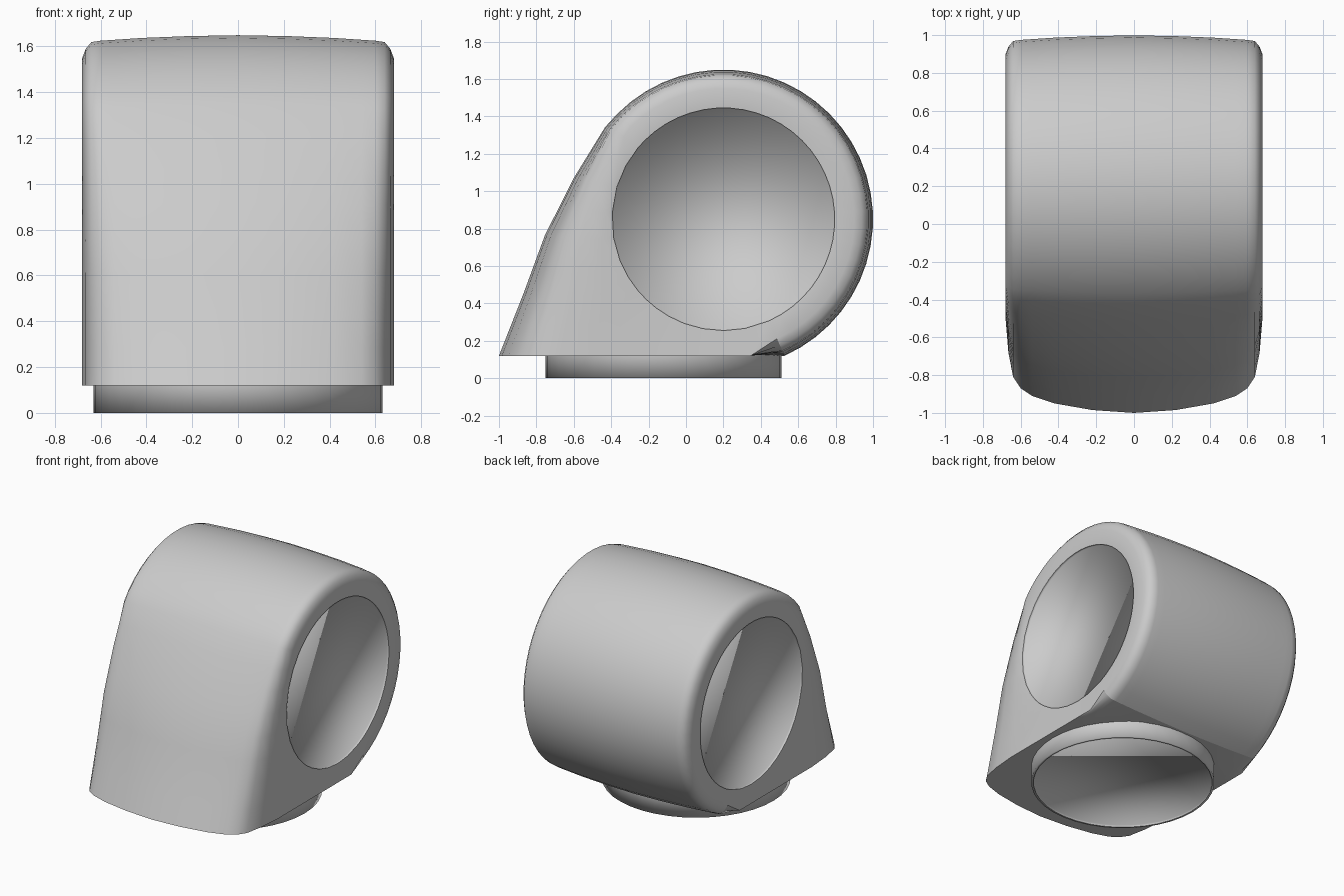
import bpy, bmesh, math

if "Cube" in bpy.data.objects:
    bpy.data.objects.remove(bpy.data.objects["Cube"])

CY, CZ, R, HOLE = 0.2, 0.85, 0.8, 0.595   # barrel centre, outer and opening radius
BASE = 0.12                               # underside height

grey = bpy.data.materials.new("plain grey")
grey.diffuse_color = (0.6, 0.6, 0.6, 1)
grey.use_nodes = True
grey.node_tree.nodes["Principled BSDF"].inputs["Base Color"].default_value = grey.diffuse_color


def finish(bm, name):
    bmesh.ops.recalc_face_normals(bm, faces=bm.faces)
    for f in bm.faces:
        f.smooth = True
    mesh = bpy.data.meshes.new(name)
    bm.to_mesh(mesh)
    bm.free()
    mesh.materials.append(grey)
    ob = bpy.data.objects.new(name, mesh)
    bpy.context.collection.objects.link(ob)
    return ob


def add_loop(bm, pts):
    return [bm.verts.new(p) for p in pts]


def skin(bm, a, b):
    n = len(a)
    for i in range(n):
        bm.faces.new((a[i], a[(i + 1) % n], b[(i + 1) % n], b[i]))


def make_sharp(bm, loop):
    for i, v in enumerate(loop):
        e = bm.edges.get((v, loop[(i + 1) % len(loop)]))
        if e:
            e.smooth = False


# Teardrop profile (y, z), pulled in by off on the barrel and by toe at the front lip
FRONT = [(-0.433, 1.342), (-0.6, 1.07), (-0.754, 0.765), (-0.87, 0.45), (-1.0, BASE)]


def profile(off, toe):
    pts = []
    a0, a1 = math.asin((BASE - CZ) / R), math.radians(142)
    for i in range(30):
        a = a0 + (a1 - a0) * i / 30
        r = R - off
        pts.append((CY + r * math.cos(a), max(BASE, CZ + r * math.sin(a))))
    for k in range(8):
        p, q = FRONT[k // 2], FRONT[min(k // 2 + 1, 4)]
        t = (k % 2) / 2
        y, z = p[0] + (q[0] - p[0]) * t, p[1] + (q[1] - p[1]) * t
        w = k / 8
        pts.append((y + off + w * (toe - off), z - off * 0.5 * (1 - w)))
    y0, y1 = -1 + toe, pts[0][0]
    pts += [(y0 + (y1 - y0) * i / 7, BASE) for i in range(7)]
    return pts


# Housing: crowned stations across x, rolled shoulders at both ends
half = [(0.68, 0.10, 0.50), (0.665, 0.06, 0.32), (0.64, 0.03, 0.19), (0.60, 0.024, 0.13),
        (0.54, 0.02, 0.09), (0.42, 0.012, 0.05), (0.22, 0.004, 0.015)]
stations = [(-x, o, t) for x, o, t in half] + [(0, 0, 0)] + half[::-1]
bm = bmesh.new()
loops = [add_loop(bm, [(x, y, z) for y, z in profile(o, t)]) for x, o, t in stations]
for a, b in zip(loops, loops[1:]):
    skin(bm, a, b)
    for k in (0, 38):                     # crisp underside border
        bm.edges.get((a[k], b[k])).smooth = False

# Round openings with a shallow step and a closing disc
for s, outer in ((-1, loops[0]), (1, loops[-1])):
    ang = [math.atan2(v.co.z - CZ, v.co.y - CY) for v in outer]
    ring = [add_loop(bm, [(s * x, CY + HOLE * math.cos(a), CZ + HOLE * math.sin(a))
                          for a in ang]) for x in (0.672, 0.655)]
    skin(bm, outer, ring[0])
    skin(bm, ring[0], ring[1])
    bm.faces.new(ring[1])
    make_sharp(bm, ring[0])
    for i in range(38, len(outer)):
        bm.edges.get((outer[i], outer[(i + 1) % len(outer)])).smooth = False
finish(bm, "housing")

# Short round collar under the housing, closed by a disc just inside its rim
bm = bmesh.new()
rings = [add_loop(bm, [(r * math.cos(math.tau * i / 40), -0.12 + r * math.sin(math.tau * i / 40), z)
                       for i in range(40)])
         for r, z in ((0.63, BASE + 0.01), (0.63, 0.0), (0.615, 0.0), (0.615, 0.015))]
for a, b in zip(rings, rings[1:]):
    skin(bm, a, b)
bm.faces.new(rings[-1])
bm.faces.new(rings[0])
make_sharp(bm, rings[0])
make_sharp(bm, rings[2])
finish(bm, "base_collar")
